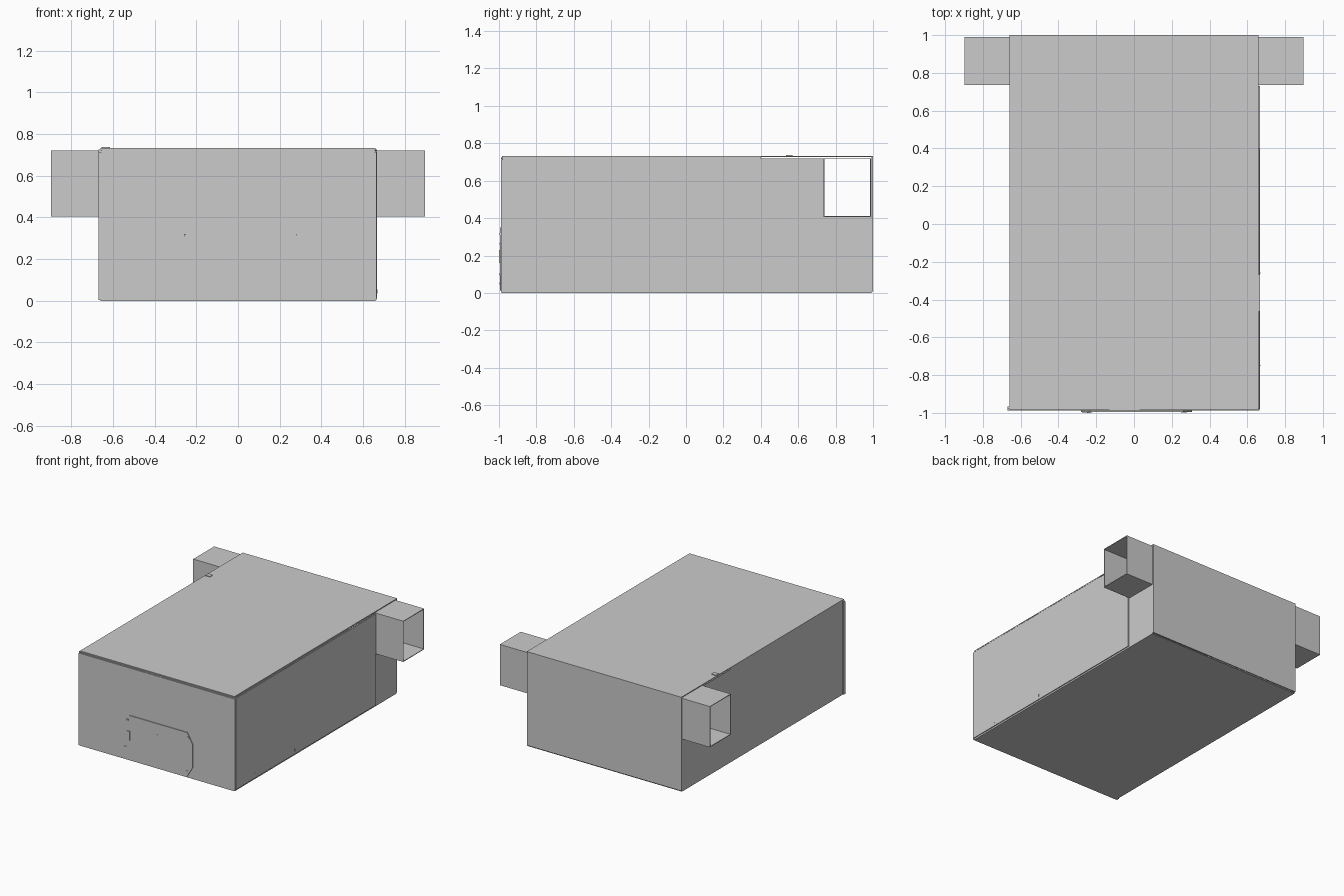
import bpy
import bmesh

if "Cube" in bpy.data.objects:
    bpy.data.objects.remove(bpy.data.objects["Cube"], do_unlink=True)

# Single sheet-metal colour
metal = bpy.data.materials.new("light grey metal")
metal.use_nodes = True
GREY = (0.6, 0.6, 0.6, 1)
metal.diffuse_color = GREY
metal.node_tree.nodes["Principled BSDF"].inputs["Base Color"].default_value = GREY


def finish(name, bm):
    bmesh.ops.recalc_face_normals(bm, faces=bm.faces)
    mesh = bpy.data.meshes.new(name)
    bm.to_mesh(mesh)
    bm.free()
    mesh.materials.append(metal)
    obj = bpy.data.objects.new(name, mesh)
    bpy.context.collection.objects.link(obj)
    return obj


def box(name, x, y, z):
    """Box from (low, high) ranges on each axis."""
    bm = bmesh.new()
    bmesh.ops.create_cube(bm, size=1)
    for v in bm.verts:
        for i, (low, high) in enumerate((x, y, z)):
            v.co[i] = low if v.co[i] < 0 else high
    return finish(name, bm)


def prism(name, outline, y0, y1):
    """Extrude an (x, z) outline between two depths."""
    bm = bmesh.new()
    face = bm.faces.new([bm.verts.new((x, y0, z)) for x, z in outline])
    out = bmesh.ops.extrude_face_region(bm, geom=[face])
    for v in out["geom"]:
        if isinstance(v, bmesh.types.BMVert):
            v.co.y = y1
    return finish(name, bm)


W, T = 0.66, 0.006            # half width of the case, sheet thickness
DUCT_Y, DUCT_Z = (0.735, 0.99), (0.405, 0.72)

# Case shell
box("floor_panel", (-W, W), (-0.985, 0.992), (0, T))
box("lid_panel", (-W, W), (-0.985, 1), (0.726, 0.732))
box("back_panel", (-W, W), (0.992, 1), (0.008, 0.732))
box("front_panel", (-0.67, 0.665), (-0.988, -0.98), (0.003, 0.714))

# Side walls step down below the duct
for side, label in ((-1, "right"), (1, "left")):
    x = sorted((side * W, side * (W - T)))
    box(label + "_wall", x, (-0.98, DUCT_Y[0]), (T, 0.718))
    box(label + "_wall_below_duct", x, (DUCT_Y[0], 0.992), (T, DUCT_Z[0]))
    box(label + "_lid_lip", x, (-0.98, 0.4), (0.714, 0.726))

# Removable cover on one side, hemmed edge of the front on the other
box("side_cover", (W, 0.667), (-0.98, 0.73), (0.012, 0.716))
box("front_flange", (-0.67, -W), (-0.98, -0.967), (0.003, 0.725))
box("cover_top_hem", (W, 0.665), (-0.98, 0.4), (0.719, 0.724))

# Rolled strips between the front and the lid
box("front_lid_lip", (-0.655, 0.655), (-0.983, -0.975), (0.712, 0.727))
box("front_lid_hem", (-0.655, W), (-0.988, -0.983), (0.718, 0.723))
box("front_lid_tab", (-0.13, 0.03), (-0.989, -0.983), (0.717, 0.725))
box("side_lid_tab", (W, 0.667), (-0.46, -0.27), (0.718, 0.726))

# Open rectangular duct running across the case
bm = bmesh.new()
rings = []
for x in (-0.897, 0.897):
    for inset in (0, 0.005):
        y0, y1 = DUCT_Y[0] + inset, DUCT_Y[1] - inset
        z0, z1 = DUCT_Z[0] + inset, DUCT_Z[1] - inset
        rings.append([bm.verts.new((x, y, z)) for y, z in
                      ((y0, z0), (y1, z0), (y1, z1), (y0, z1))])
for a, b in ((0, 1), (1, 3), (3, 2), (2, 0)):
    for i in range(4):
        j = (i + 1) % 4
        bm.faces.new((rings[a][i], rings[a][j], rings[b][j], rings[b][i]))
finish("cross_duct", bm)

# Hatch with clipped corners
x0, x1, z0, z1, cx, cz = -0.28, 0.308, 0.012, 0.35, 0.047, 0.08
prism("front_hatch",
      [(x0 + cx, z0), (x1 - cx, z0), (x1, z0 + cz), (x1, z1 - cz),
       (x1 - cx, z1), (x0 + cx, z1), (x0, z1 - cz), (x0, z0 + cz)],
      -0.988, -0.994)

# Hatch handle, catches and pin
box("hatch_handle", (-0.25, -0.225), (-1, -0.994), (0.16, 0.23))
for i, (x, z) in enumerate(((-0.265, 0.1), (-0.25, 0.315), (0.26, 0.05), (0.27, 0.315))):
    box(f"hatch_catch_{i + 1}", (x - 0.01, x + 0.01), (-0.997, -0.994), (z - 0.006, z + 0.006))
box("hatch_pin", (0.002, 0.01), (-0.996, -0.994), (0.258, 0.266))

# Small clips low on the cover and a latch on the lid
for i, y in enumerate((-0.75, -0.26)):
    box(f"cover_clip_{i + 1}", (0.667, 0.67), (y - 0.003, y + 0.003), (0.035, 0.055))
box("lid_latch", (-0.655, -0.615), (0.535, 0.57), (0.732, 0.737))
